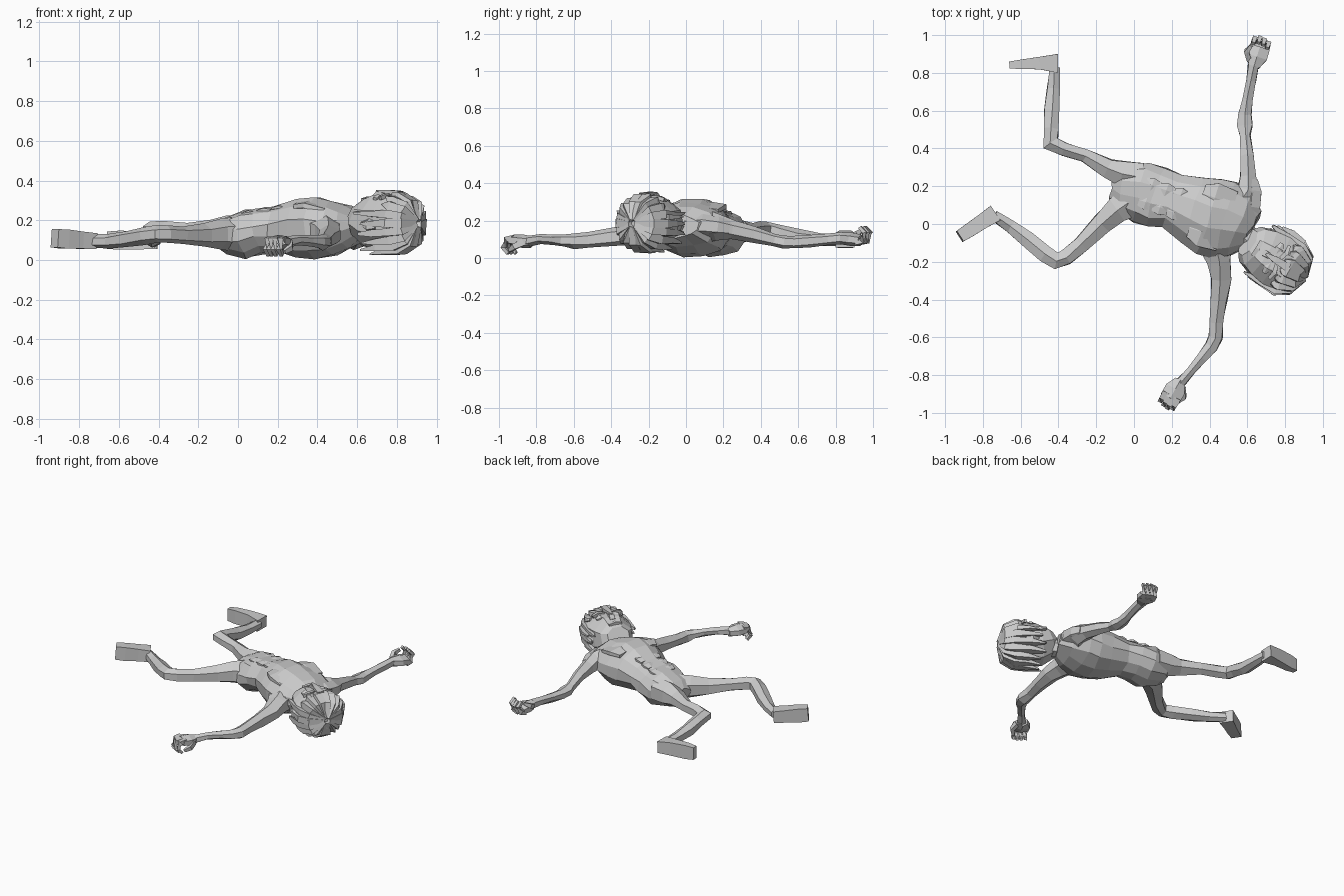
import bpy, bmesh, math, random
from mathutils import Vector

random.seed(4)


def loft(name, pts, n=6, jitter=0.0):
    """Faceted tube; each point is x, y, z, half width (level), half height."""
    bm = bmesh.new()
    P = [Vector(p[:3]) for p in pts]
    ang = [2 * math.pi * (i + 0.5) / n for i in range(n)]
    mc, ms = max(math.cos(a) for a in ang), max(math.sin(a) for a in ang)
    rings = []
    for i, p in enumerate(pts):
        t = (P[min(i + 1, len(P) - 1)] - P[max(i - 1, 0)]).normalized()
        side = t.cross(Vector((0, 0, 1)))
        side = side.normalized() if side.length > 0.05 else Vector((1, 0, 0))
        up = side.cross(t)
        rings.append([bm.verts.new(P[i] + side * (math.cos(a) / mc * p[3])
                                   + up * (math.sin(a) / ms * p[4])
                                   + Vector([random.uniform(-jitter, jitter) for _ in range(3)]))
                      for a in ang])
    for a, b in zip(rings, rings[1:]):
        for j in range(n):
            k = (j + 1) % n
            bm.faces.new((a[j], a[k], b[k], b[j]))
    bm.faces.new(rings[0][::-1])
    bm.faces.new(rings[-1])
    bmesh.ops.recalc_face_normals(bm, faces=bm.faces)
    me = bpy.data.meshes.new(name)
    bm.to_mesh(me)
    bm.free()
    ob = bpy.data.objects.new(name, me)
    bpy.context.collection.objects.link(ob)
    return ob


# Torso
loft("torso", [
    (-0.11, 0.20, 0.115, .07, .05), (-0.06, 0.19, 0.125, .125, .09),
    (0.04, 0.17, 0.13, .16, .12), (0.12, 0.145, 0.145, .16, .11),
    (0.20, 0.12, 0.155, .14, .11), (0.31, 0.075, 0.16, .18, .145),
    (0.40, 0.04, 0.16, .21, .15), (0.48, 0.02, 0.16, .215, .135),
    (0.56, -0.005, 0.165, .18, .105), (0.62, -0.035, 0.17, .11, .06)], 12, .008)
loft("neck", [(0.54, -0.02, .17, .08, .07), (0.60, -0.07, .17, .058, .06),
              (0.68, -0.14, .18, .06, .06)], 7)
loft("left_shoulder", [(0.60, 0.0, .17, .04, .05), (0.62, 0.09, .175, .048, .06),
                       (0.625, 0.17, .165, .05, .055), (0.62, 0.23, .155, .035, .045)], 6)

# Chest plates and shallow belly folds
for s in (-1, 1):
    cx, cy = 0.43 + s * 0.035, 0.035 + s * 0.09
    loft("chest_muscle", [(cx - .10, cy + .035, .27, .05, .02), (cx - .04, cy + .015, .275, .08, .025),
                          (cx + .06, cy - .02, .25, .07, .02)], 6)
    for k in range(3):
        x, y = 0.08 + k * .075 + s * .017, 0.16 - k * .027 + s * .045
        loft("belly_muscle", [(x - .035, y + .012, .235 + k * .012, .03, .008),
                              (x, y, .242 + k * .012, .04, .014),
                              (x + .035, y - .012, .24 + k * .012, .03, .008)], 6)

# Legs
loft("left_leg", [
    (0.04, 0.25, .14, .075, .09), (-0.06, 0.265, .14, .068, .08), (-0.14, 0.295, .14, .05, .06),
    (-0.26, 0.362, .145, .034, .043), (-0.37, 0.395, .15, .034, .045), (-0.44, 0.425, .15, .046, .046),
    (-0.44, 0.50, .135, .038, .045), (-0.435, 0.60, .11, .043, .045),
    (-0.425, 0.72, .10, .034, .035), (-0.42, 0.83, .095, .026, .035)], 6, .004)
loft("right_leg", [
    (0.0, 0.13, .13, .09, .09), (-0.09, 0.075, .13, .068, .075), (-0.17, 0.0, .125, .054, .06),
    (-0.28, -0.11, .125, .04, .046), (-0.36, -0.175, .13, .04, .045), (-0.41, -0.195, .13, .046, .045),
    (-0.47, -0.16, .12, .042, .045), (-0.56, -0.085, .105, .043, .042),
    (-0.65, -0.015, .095, .033, .035), (-0.74, 0.045, .095, .028, .035)], 6, .004)

# Feet
loft("left_foot", [(-0.405, 0.85, .095, .05, .04), (-0.50, 0.852, .10, .033, .046),
                   (-0.60, 0.845, .10, .025, .048), (-0.66, 0.842, .10, .018, .043)], 4)
loft("right_foot", [(-0.735, 0.057, .095, .046, .04), (-0.80, 0.015, .10, .04, .043),
                    (-0.87, -0.032, .105, .037, .048), (-0.923, -0.066, .11, .033, .046)], 4)

# Arms
loft("left_arm", [
    (0.55, 0.10, .17, .08, .09), (0.605, 0.17, .165, .06, .07), (0.605, 0.25, .15, .042, .052),
    (0.60, 0.36, .125, .032, .043), (0.588, 0.47, .095, .028, .036), (0.585, 0.52, .085, .04, .034),
    (0.585, 0.58, .085, .035, .034), (0.60, 0.66, .09, .026, .032),
    (0.62, 0.76, .10, .026, .034), (0.632, 0.84, .105, .026, .034)], 6, .004)
loft("right_arm", [
    (0.43, -0.10, .15, .09, .09), (0.45, -0.20, .14, .062, .07), (0.46, -0.29, .125, .052, .055),
    (0.45, -0.40, .11, .042, .048), (0.435, -0.52, .095, .036, .042), (0.43, -0.60, .09, .037, .042),
    (0.41, -0.65, .095, .034, .033), (0.36, -0.71, .10, .026, .028),
    (0.30, -0.78, .10, .024, .026), (0.245, -0.84, .09, .025, .028)], 6, .004)


# Hands with curled fingers
def hand(side, wrist, d, curl):
    d = Vector(d).normalized()
    s = Vector((d.y, -d.x, 0))
    w = Vector(wrist)

    def q(f, l, z, hw, hh):
        return (*(w + d * f + s * l + Vector((0, 0, z * curl))), hw, hh)
    loft(side + "_palm", [q(-.02, 0, 0, .028, .032), q(.035, 0, -.005, .055, .036),
                          q(.09, 0, -.01, .055, .03)], 6)
    for k in range(4):
        l = (k - 1.5) * .026
        f = .122 - abs(k - 1.3) * .01
        loft(side + "_finger", [q(.07, l, -.02, .014, .016), q(f, l, -.015, .013, .015),
                                q(f + .018, l, .03, .012, .012), q(f - .01, l, .06, .009, .009)], 4)
    loft(side + "_thumb", [q(.01, -.035, 0, .014, .018), q(.05, -.06, .025, .013, .015),
                           q(.085, -.045, .045, .009, .009)], 4)


hand("left", (0.64, 0.85, .105), (.3, 1, 0), 1)
hand("right", (0.235, -0.845, .085), (-.5, -.9, 0), -1)


# Head frame: f towards the crown, l sideways, z upwards where the face looks
def hp(f, l, z, hw=0, hh=0):
    return (0.75 + .85 * f + .53 * l, -0.19 - .53 * f + .85 * l, 0.19 + z, hw, hh)


loft("head", [hp(-.175, 0, .05, .075, .06), hp(-.145, 0, .03, .108, .098), hp(-.08, 0, .01, .132, .127),
              hp(0, 0, 0, .143, .138), hp(.07, 0, -.005, .142, .136), hp(.13, 0, -.01, .115, .11),
              hp(.17, 0, -.01, .06, .06)], 8, .003)

# Face
loft("nose", [hp(.0, 0, .13, .01, .012), hp(-.05, 0, .135, .016, .022), hp(-.07, 0, .12, .018, .015)], 4)
loft("mouth", [hp(-.115, -.045, .11, .01, .01), hp(-.112, 0, .117, .012, .012),
               hp(-.115, .045, .11, .01, .01)], 4)
for s in (-1, 1):
    loft("eye", [hp(-.015, s * .03, .128, .012, .008), hp(-.015, s * .06, .129, .022, .012),
                 hp(-.015, s * .09, .118, .012, .008)], 6)
    loft("brow", [hp(.018, s * .02, .134, .01, .01), hp(.03, s * .06, .135, .012, .01),
                  hp(.022, s * .10, .122, .008, .01)], 4)
    loft("ear", [hp(-.06, s * .125, -.01, .012, .02), hp(-.02, s * .145, -.015, .016, .035),
                 hp(.02, s * .14, -.015, .012, .025)], 5)

# Hair strands fanning from the crown over the sides and back
for k in range(18):
    a = 2 * math.pi * k / 18
    face = math.sin(a) > 0.45
    end = .045 if face else -.06 - .05 * random.random()
    r = .152 + .006 * random.random()

    def h(f, rad, hw, hh):
        return hp(f, math.cos(a) * rad, math.sin(a) * rad - .005, hw, hh)
    loft("hair_strand", [h(.172, .015, .02, .012), h(.138, .105, .026, .022),
                         h(.08, .137, .027, .021), h((.08 + end) / 2, r - .012, .023, .015),
                         h(end, r, .006, .005)], 4, .004)
for z, l in ((.155, .0), (-.155, -.02), (.03, .165)):
    loft("hair_spike", [hp(.08, l * .9, z * .93, .022, .014), hp(.0, l, z, .018, .009),
                        hp(-.06, l, z * 1.03, .006, .004)], 4)
